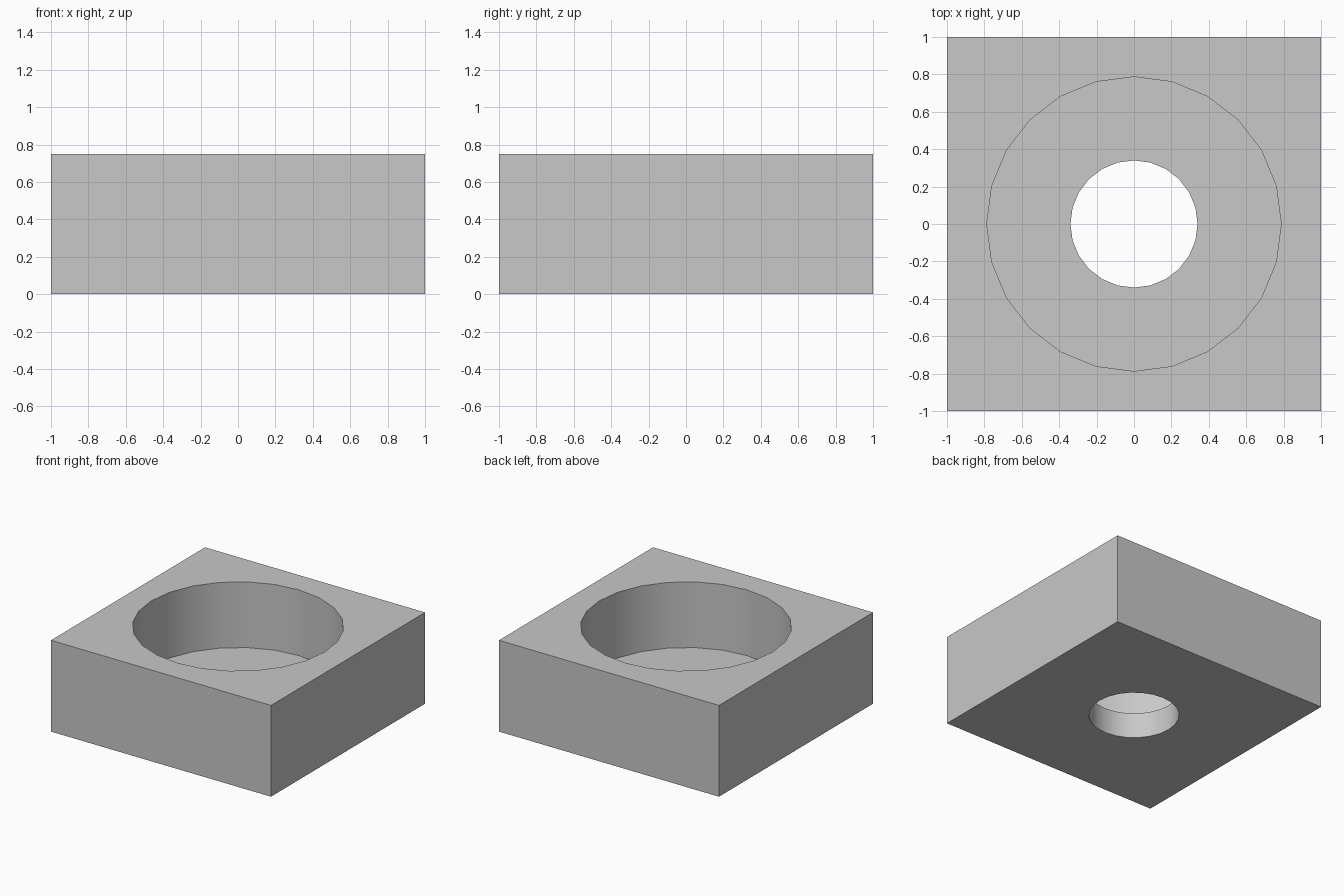
import bpy, bmesh, math

cube = bpy.data.objects.get("Cube")
if cube:
    bpy.data.objects.remove(cube, do_unlink=True)

SIDES = 24
HEIGHT, FLOOR = 0.75, 0.21
BORE, HOLE = 0.787, 0.34

grey = bpy.data.materials.new("light grey")
grey.use_nodes = True
colour = (0.58, 0.58, 0.58, 1)
grey.diffuse_color = colour
grey.node_tree.nodes["Principled BSDF"].inputs["Base Color"].default_value = colour

bm = bmesh.new()


def ring(radius, z):
    """Circle of vertices that starts on the +x axis."""
    angles = [math.tau * i / SIDES for i in range(SIDES)]
    return [bm.verts.new((radius * math.cos(a), radius * math.sin(a), z)) for a in angles]


def square(z):
    """Outer corners, counter-clockwise from the +x +y corner."""
    return [bm.verts.new((x, y, z)) for x, y in ((1, 1), (-1, 1), (-1, -1), (1, -1))]


def bridge(a, b):
    """Quads between two matching loops."""
    n = len(a)
    return [bm.faces.new((a[i], a[(i + 1) % n], b[(i + 1) % n], b[i])) for i in range(n)]


def plate(corners, circle):
    """Square face with a round opening, as a fan from each corner."""
    quarter = SIDES // 4
    for c in range(4):
        start = c * quarter
        for i in range(start, start + quarter):
            bm.faces.new((corners[c], circle[i], circle[(i + 1) % SIDES]))
        bm.faces.new((corners[c], circle[(start + quarter) % SIDES], corners[(c + 1) % 4]))


# Outer block
base, top = square(0), square(HEIGHT)
bridge(base, top)

# Wide bore, ledge and narrow through hole
bore_top, bore_floor = ring(BORE, HEIGHT), ring(BORE, FLOOR)
hole_top, hole_base = ring(HOLE, FLOOR), ring(HOLE, 0)
walls = bridge(bore_top, bore_floor) + bridge(hole_top, hole_base)
bridge(bore_floor, hole_top)
plate(top, bore_top)
plate(base, hole_base)

bmesh.ops.recalc_face_normals(bm, faces=bm.faces[:])

# Smooth round walls with sharp rims
for face in walls:
    face.smooth = True
for edge in bm.edges:
    edge.smooth = edge.calc_face_angle(0) < math.radians(30)

mesh = bpy.data.meshes.new("counterbored_block")
bm.to_mesh(mesh)
bm.free()
mesh.materials.append(grey)
block = bpy.data.objects.new("counterbored_block", mesh)
bpy.context.collection.objects.link(block)
